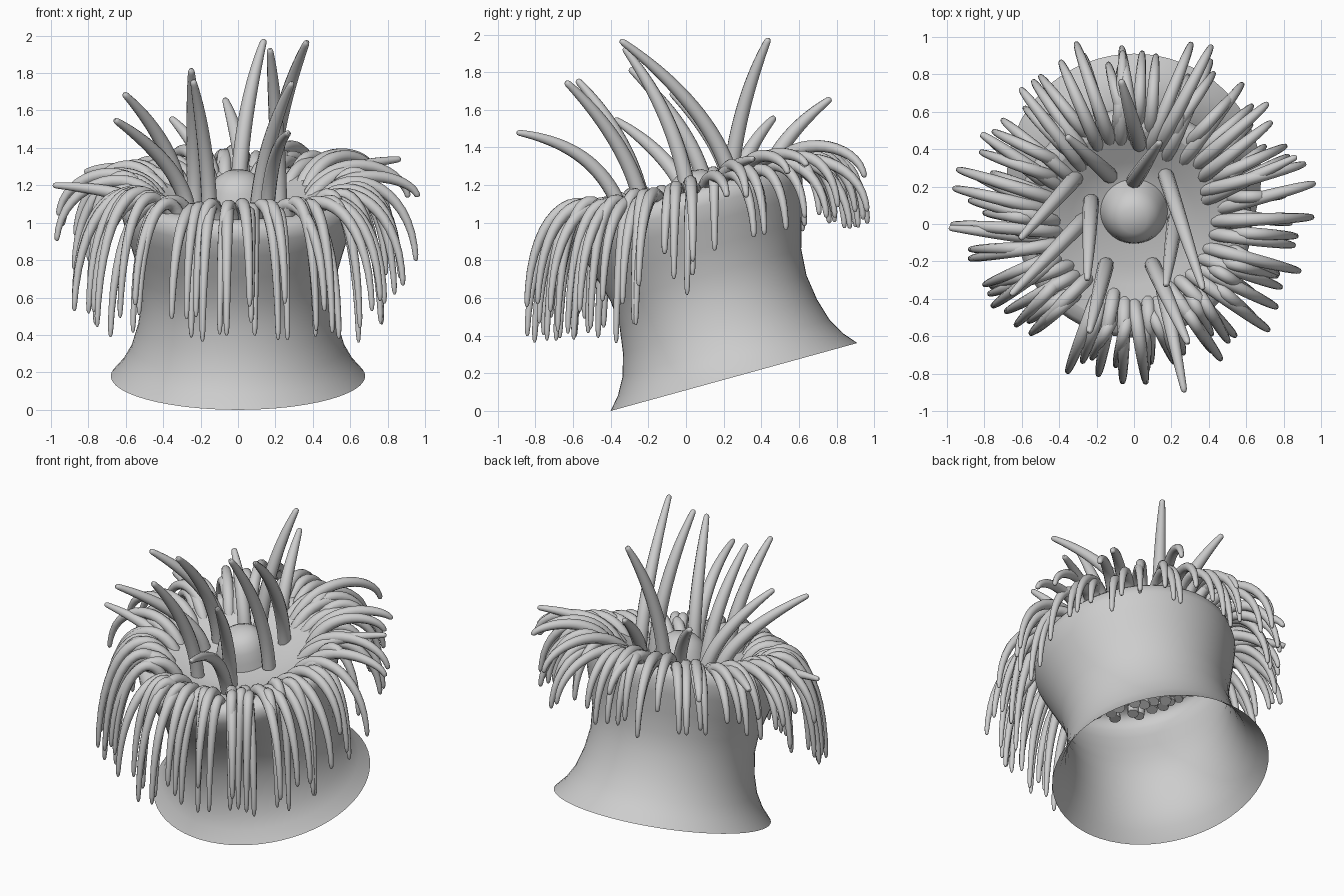
import bpy, bmesh, math, random
from mathutils import Vector, Matrix

random.seed(7)
if "Cube" in bpy.data.objects:
    bpy.data.objects.remove(bpy.data.objects["Cube"])

grey = bpy.data.materials.new("soft_grey")
grey.use_nodes = True
grey.diffuse_color = (0.61, 0.61, 0.61, 1)
grey.node_tree.nodes["Principled BSDF"].inputs["Base Color"].default_value = (0.61, 0.61, 0.61, 1)

# The column leans toward the front
LEAN = Matrix.Translation((0, 0.255, 0.18)) @ Matrix.Rotation(math.radians(15.4), 4, 'X')


def finish(obj):
    bpy.ops.object.select_all(action='DESELECT')
    obj.select_set(True)
    bpy.context.view_layer.objects.active = obj
    if obj.type == 'CURVE':
        bpy.ops.object.convert(target='MESH')
    bpy.ops.object.shade_smooth_by_angle(angle=math.radians(50))


def lathe(name, profile, shift=0, segments=64):
    bm = bmesh.new()
    verts = [bm.verts.new((r, 0, h)) for r, h in profile]
    edges = [bm.edges.new(pair) for pair in zip(verts, verts[1:])]
    bmesh.ops.spin(bm, geom=verts + edges, axis=(0, 0, 1), cent=(0, 0, 0),
                   angle=2 * math.pi, steps=segments)
    bmesh.ops.remove_doubles(bm, verts=bm.verts, dist=0.0005)
    bmesh.ops.recalc_face_normals(bm, faces=bm.faces)
    bm.transform(LEAN @ Matrix.Translation((0, shift, 0)))
    mesh = bpy.data.meshes.new(name)
    bm.to_mesh(mesh)
    bm.free()
    mesh.materials.append(grey)
    obj = bpy.data.objects.new(name, mesh)
    bpy.context.collection.objects.link(obj)
    finish(obj)


def bezier(p, t):
    s = 1 - t
    return p[0] * s**3 + p[1] * 3 * s * s * t + p[2] * 3 * s * t * t + p[3] * t**3


def tentacles(name, paths, radius, steps=16):
    """Tapered tubes with rounded tips along four-point curves."""
    curve = bpy.data.curves.new(name, 'CURVE')
    curve.dimensions = '3D'
    curve.bevel_depth = radius
    curve.bevel_resolution = 3
    curve.use_fill_caps = True
    for path in paths:
        spline = curve.splines.new('POLY')
        ts = [i / steps for i in range(steps)] + [0.975, 0.993, 1.0]
        spline.points.add(len(ts) - 1)
        for point, t in zip(spline.points, ts):
            point.co = (*bezier(path, t), 1)
            point.radius = 1 - 0.62 * t**2.4
        spline.points[-2].radius *= 0.8
        spline.points[-1].radius *= 0.35
    curve.materials.append(grey)
    obj = bpy.data.objects.new(name, curve)
    bpy.context.collection.objects.link(obj)
    finish(obj)


# Open flared column, widening again to a rounded rim
lathe("column", [(0.68, 0), (0.62, 0.07), (0.57, 0.16), (0.535, 0.28), (0.515, 0.42),
                 (0.525, 0.56), (0.565, 0.7), (0.605, 0.83), (0.63, 0.92),
                 (0.625, 0.98), (0.59, 1.015), (0.53, 1.015)])
# Hollowed disc with a domed mouth
lathe("mouth_disc", [(0.53, 1.015), (0.44, 0.99), (0.34, 0.95), (0.24, 0.925), (0, 0.92)])
lathe("mouth_dome", [(0.18, 0.92), (0.165, 0.97), (0.145, 1.03), (0.115, 1.08),
                     (0.07, 1.11), (0, 1.12)], shift=0.06)


def tip_height(y):
    """Tips hang low at the front and stay high at the back."""
    knots = [(-2, 0.32), (-0.35, 0.36), (0, 0.6), (0.2, 0.8), (0.5, 0.95), (2, 1.0)]
    for (y0, z0), (y1, z1) in zip(knots, knots[1:]):
        if y <= y1:
            return z0 + (z1 - z0) * (y - y0) / (y1 - y0)


def drooping(count, root_r, reach, lift):
    paths = []
    for i in range(count):
        a = 2 * math.pi * (i + random.uniform(-0.3, 0.3)) / count
        r = root_r + random.uniform(-0.03, 0.03)
        root = LEAN @ Vector((r * math.cos(a), r * math.sin(a), 0.92))
        # World heading from the leaning centre, slightly splayed
        b = math.atan2(root.y, root.x) + random.uniform(-0.12, 0.12)
        out = Vector((math.cos(b), math.sin(b), 0))
        # Front tentacles hang closer in, back ones stretch further
        far = reach + random.uniform(-0.07, 0.06) + (0.12 if out.y < 0 else 0.05) * out.y
        tip = out * far
        tip.z = tip_height(tip.y) + lift * random.random()
        crest = 1.24 + 0.16 * tip.y + random.uniform(-0.04, 0.05)
        rise = root.lerp(out * far, 0.2)
        rise.z = crest + 0.08
        shoulder = out * (far * 0.98)
        shoulder.z = crest - 0.01
        paths.append([root, rise, shoulder, tip])
    return paths


# Two rings of drooping tentacles around the rim
tentacles("outer_tentacles", drooping(46, 0.5, 0.85, 0.16), 0.035)
tentacles("middle_tentacles", drooping(40, 0.42, 0.93, 0.35), 0.037)


def reaching(specs, lean_in, climb, arch):
    """Root x, y and tip x, y, z; rises steeply, then bends toward the tip."""
    paths = []
    for x, y, tx, ty, tz in specs:
        root = Vector((x, y, 1.07 + 0.27 * y))
        tip = Vector((tx, ty, tz))
        low, high = root.lerp(tip, lean_in), root.lerp(tip, 0.58)
        low.z = root.z + climb * (tz - root.z)
        high.z = root.z + arch * (tz - root.z)
        paths.append([root, low, high, tip])
    return paths


raised = [(0.0, 0.23, 0.14, 0.44, 1.98), (0.17, 0.26, 0.37, -0.35, 1.97),
          (0.22, 0.02, 0.17, -0.33, 1.93), (0.1, -0.22, 0.29, -0.64, 1.75),
          (-0.23, 0.12, -0.25, -0.3, 1.82), (-0.31, 0.25, -0.61, -0.08, 1.69),
          (-0.27, 0.02, -0.66, -0.38, 1.55), (-0.15, -0.22, -0.24, -0.58, 1.76),
          (0.03, 0.42, -0.07, 0.77, 1.66), (-0.13, 0.26, -0.36, 0.47, 1.56)]
level = [(0.38, 0.13, 0.87, 0.36, 1.34), (-0.45, -0.08, -0.99, -0.02, 1.2),
         (0.15, -0.32, 0.27, -0.9, 1.48)]
tentacles("raised_tentacles", reaching(raised, 0.08, 0.42, 0.78), 0.043, 20)
# Outstretched ones lie nearly level
tentacles("outstretched_tentacles", reaching(level, 0.15, 0.7, 0.92), 0.04, 20)
